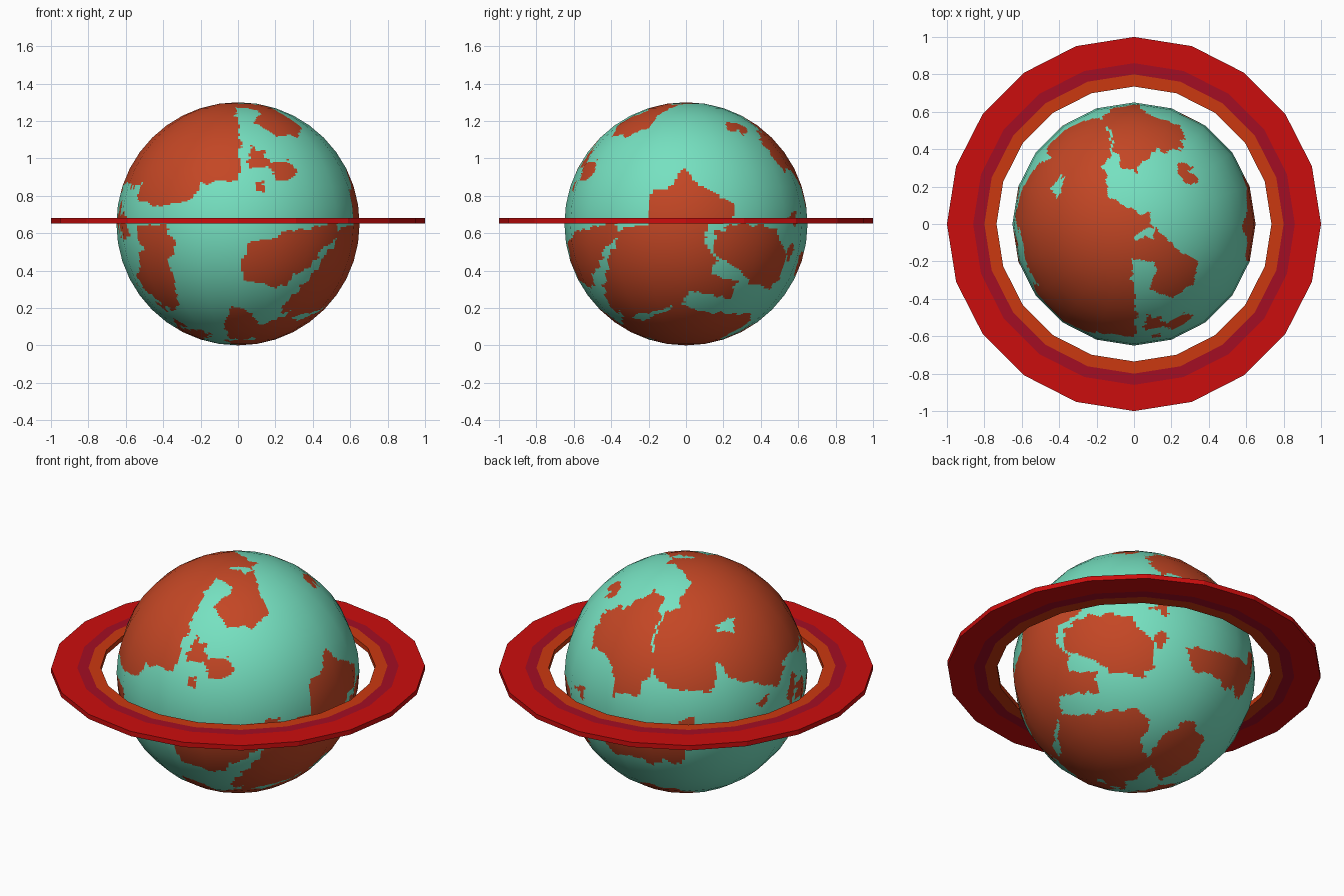
import bpy
import bmesh
from math import sin, cos, pi, radians
from mathutils import Vector, noise

RADIUS = 0.65
SIDES = 20

cube = bpy.data.objects.get("Cube")
if cube:
    bpy.data.objects.remove(cube, do_unlink=True)


def make_material(name, r, g, b):
    material = bpy.data.materials.new(name)
    material.diffuse_color = (r, g, b, 1)
    material.use_nodes = True
    shader = material.node_tree.nodes["Principled BSDF"]
    shader.inputs["Base Color"].default_value = (r, g, b, 1)
    shader.inputs["Roughness"].default_value = 0.8
    return material


def make_object(name, bm, materials):
    mesh = bpy.data.meshes.new(name)
    bm.to_mesh(mesh)
    bm.free()
    for material in materials:
        mesh.materials.append(material)
    result = bpy.data.objects.new(name, mesh)
    bpy.context.collection.objects.link(result)
    return result


def facing(azimuth, elevation):
    """Right, up and outward axes of a map plane touching the globe."""
    a, e = radians(azimuth), radians(elevation)
    outward = Vector((cos(e) * cos(a), cos(e) * sin(a), sin(e)))
    right = Vector((-sin(a), cos(a), 0))
    return right, outward.cross(right), outward


class Region:
    """A coastline drawn on a map plane and projected on to the globe."""

    def __init__(self, axes, *outline):
        self.right, self.up, self.outward = axes
        self.outline = outline
        us, vs = zip(*outline)
        self.low_u, self.high_u = min(us), max(us)
        self.low_v, self.high_v = min(vs), max(vs)

    def contains(self, point):
        if point.dot(self.outward) <= 0:
            return False
        u, v = point.dot(self.right), point.dot(self.up)
        if not (self.low_u < u < self.high_u and self.low_v < v < self.high_v):
            return False
        inside = False
        pu, pv = self.outline[-1]
        for qu, qv in self.outline:
            if (pv > v) != (qv > v) and u < pu + (v - pv) * (qu - pu) / (qv - pv):
                inside = not inside
            pu, pv = qu, qv
        return inside


front = facing(-90, 0)
east = facing(0, 0)
pole = facing(-90, 90)
north_west = facing(125, 24)
south_east = facing(44, -30)

# Large northern continent and its neighbours
polar_land = Region(
    pole, (-40, 48), (-18, 52), (-14, 42), (-18, 34), (-14, 26), (-13, 14),
    (-2, 5), (9, 5), (10, -2), (-7, -9), (-5, -22), (0, -32), (0, -58),
    (-18, -57), (-40, -42), (-55, -20), (-58, 10), (-45, 32), (-47, 42))
polar_cape = Region(
    pole, (-12, 50), (-12, 62), (3, 64), (9, 58), (26, 51), (27, 45),
    (9, 38), (1, 28), (-8, 30), (-10, 42))
polar_peninsula = Region(
    pole, (11, -1), (22, -12), (35, -20), (31, -32), (20, -40), (9, -35),
    (11, -22), (-3, -18), (-2, -7), (10, -8))
polar_island = Region(pole, (27, 31), (35, 24), (30, 21), (26, 25))
north_front = Region(
    front, (-59, 24), (-52, 24), (-53, 12), (-42, 10), (-26, 12), (-20, 22),
    (0, 24), (2, 45), (-3, 55), (0, 64), (-20, 62), (-42, 50), (-55, 34))
north_back = Region(
    north_west, (2, 62), (-8, 60), (3, 49), (2, 38), (-11, 33), (-17, 17),
    (-18, -2), (-3, -10), (14, -10), (17, 6), (29, -4), (50, -7), (53, 9),
    (61, 14), (61, 28), (40, 52), (18, 62))
cape_back = Region(
    north_west, (-50, 17), (-43, 34), (-25, 38), (-14, 41), (-14, 28),
    (-19, 17), (-17, 4), (-27, -12), (-38, -10), (-41, 6))

# Front islands and southern coasts
front_islands = Region(
    front, (6, 42), (14, 40), (18, 32), (27, 35), (32, 26), (22, 24),
    (16, 30), (6, 30))
front_islet = Region(front, (10, 23), (14, 23), (14, 18), (10, 18))
south_west_land = Region(
    front, (-54, -1), (-38, 0), (-37, -6), (-33, -9), (-37, -20), (-35, -28),
    (-32, -44), (-37, -47), (-48, -38), (-56, -28), (-51, -14), (-55, -6))
west_strip = Region(front, (-62, 8), (-60, 0), (-60, -8), (-63, -8), (-64, 3))
south_middle_land = Region(
    front, (1, -22), (6, -12), (20, -6), (38, -2), (53, 1), (55, -8),
    (45, -13), (41, -22), (30, -27), (27, -34), (13, -33), (3, -30))
south_east_coast = Region(
    front, (57, -6), (60, -20), (55, -35), (46, -46), (33, -48), (23, -45),
    (32, -36), (43, -24), (46, -18), (53, -10))
bottom_front = Region(
    front, (-8, -56), (-3, -45), (4, -46), (11, -53), (29, -50), (32, -55),
    (44, -50), (36, -54), (12, -63), (-5, -61))
bottom_west = Region(
    front, (-35, -50), (-28, -56), (-14, -60), (-22, -62), (-33, -56))

# Eastern continent and the southern cap
east_land = Region(
    east, (0, 31), (5, 23), (14, 18), (26, 10), (25, 2), (11, 0), (11, -12),
    (17, -20), (13, -28), (29, -30), (24, -39), (2, -37), (-3, -44),
    (-14, -46), (-33, -51), (-41, -42), (-40, -32), (-22, -32), (-27, -21),
    (-36, -20), (-35, -2), (-20, 0), (-20, 15), (-9, 20))
east_island = Region(
    east, (21, -11), (26, -4), (43, 0), (53, -14), (53, -25), (45, -35),
    (32, -28), (22, -20))
bottom_east = Region(
    east, (-25, -51), (-8, -47), (-5, -40), (5, -51), (33, -50), (27, -57),
    (2, -64), (-18, -62), (-33, -57))
back_island = Region(
    south_east, (-32, 25), (-18, 32), (6, 29), (14, 12), (9, -2), (-5, 0),
    (-21, 9), (-32, 14))
back_islet = Region(south_east, (16, 20), (20, 11), (25, 18), (21, 23))
back_chain = Region(
    south_east, (34, 12), (49, 9), (57, 6), (58, -8), (49, -5), (38, 0))
south_cap = Region(
    south_east, (-35, -23), (-18, -21), (9, -20), (11, -31), (6, -39),
    (9, -52), (-8, -62), (-28, -54), (-40, -48), (-34, -34))
south_back_land = Region(
    south_east, (7, -48), (17, -36), (33, -27), (39, -39), (32, -50), (14, -59))

# Small western islands, and the lake in the northern continent
west_coast = Region(
    north_west, (-39, -43), (-20, -34), (-4, -34), (-2, -25), (5, -25),
    (4, -34), (0, -43), (-1, -50), (-11, -46), (-19, -49), (-30, -45))
west_islets = [
    Region(north_west, (-44, 41), (-36, 47), (-37, 40)),
    Region(north_west, (-59, -7), (-54, -7), (-56, -15)),
    Region(north_west, (38, -16), (45, -11), (42, -20)),
    Region(north_west, (54, -13), (58, 2), (60, -2), (57, -18))]
lake = Region(north_west, (15, 26), (26, 30), (26, 23), (18, 22))

land_regions = [
    polar_land, polar_cape, polar_peninsula, polar_island, north_front,
    north_back, cape_back, front_islands, front_islet, south_west_land,
    west_strip, south_middle_land, south_east_coast, bottom_front, bottom_west,
    east_land, east_island, bottom_east, back_island, back_islet, back_chain,
    south_cap, south_back_land, west_coast] + west_islets


def is_land(direction):
    ragged = noise.noise_vector(direction * 11) + noise.noise_vector(direction * 25) * 0.5
    point = direction * 65 + ragged * 2.2
    return not lake.contains(point) and any(r.contains(point) for r in land_regions)


# Globe: low-poly sphere, finely cut so the coastlines follow its faces
sea = make_material("sea_green", 0.18, 0.75, 0.53)
land = make_material("rust_land", 0.55, 0.062, 0.018)
bm = bmesh.new()
bmesh.ops.create_uvsphere(bm, u_segments=SIDES, v_segments=SIDES, radius=RADIUS)
bmesh.ops.subdivide_edges(bm, edges=bm.edges[:], cuts=11, use_grid_fill=True)
for face in bm.faces:
    face.smooth = True
    face.material_index = int(is_land(face.calc_center_median().normalized()))
globe = make_object("globe", bm, [sea, land])
globe.data.normals_split_custom_set_from_vertices(
    [v.co.normalized() for v in globe.data.vertices])
globe.location.z = RADIUS

# Ring: three flat colour bands in one thin disc
band_materials = [
    make_material("ring_orange", 0.6, 0.04, 0.005),
    make_material("ring_crimson", 0.37, 0.004, 0.017),
    make_material("ring_red", 0.6, 0.004, 0.004)]
band_radii = [0.735, 0.8, 0.86, 1.0]
bm = bmesh.new()


def circle(radius, z):
    return [bm.verts.new((radius * cos(2 * pi * i / SIDES),
                          radius * sin(2 * pi * i / SIDES), z)) for i in range(SIDES)]


def bridge(first, second, index):
    for i in range(SIDES):
        j = (i + 1) % SIDES
        bm.faces.new((first[i], second[i], second[j], first[j])).material_index = index


top = [circle(r, 0.014) for r in band_radii]
base = [circle(r, -0.014) for r in band_radii]
for band in range(3):
    bridge(top[band], top[band + 1], band)
    bridge(base[band + 1], base[band], band)
bridge(base[0], top[0], 0)
bridge(top[-1], base[-1], 2)
bmesh.ops.recalc_face_normals(bm, faces=bm.faces[:])
ring = make_object("ring", bm, band_materials)
ring.location.z = 0.666
